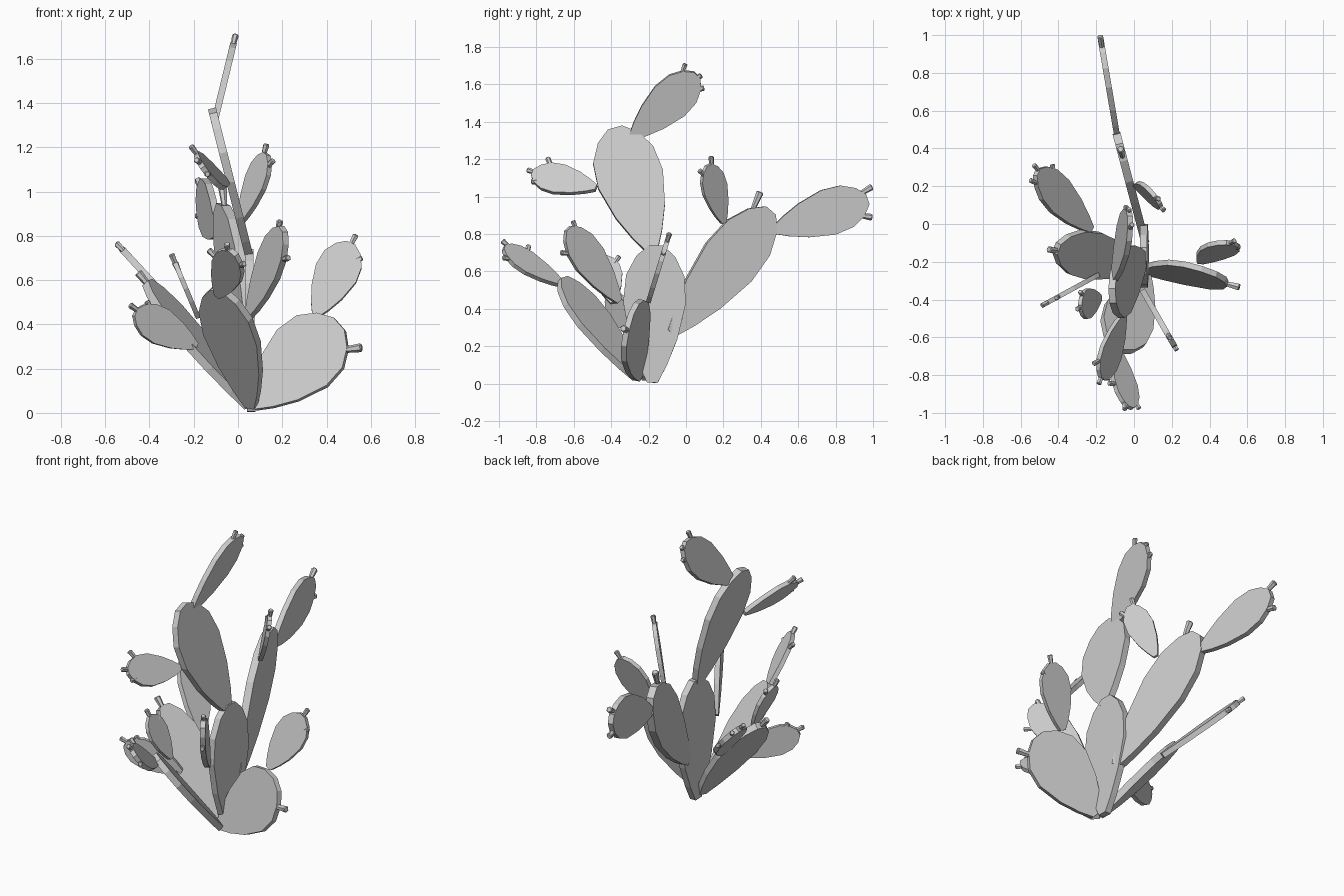
import bpy, bmesh
from mathutils import Vector, Matrix

if "Cube" in bpy.data.objects:
    bpy.data.objects.remove(bpy.data.objects["Cube"])

X, Y, Z = (1, 0, 0), (0, 1, 0), (0, 0, 1)

# half outline of a pad: (fraction along length, fraction of half width)
PROFILE = [(0, .17), (.13, .45), (.32, .76), (.58, 1), (.78, .93), (.92, .62), (1, .22)]


def add_object(name, bm):
    bmesh.ops.recalc_face_normals(bm, faces=bm.faces)
    mesh = bpy.data.meshes.new(name)
    bm.to_mesh(mesh)
    bm.free()
    bpy.context.collection.objects.link(bpy.data.objects.new(name, mesh))


def add_fruit(name, tip, centre, normal, size):
    # small flared bud standing on the pad rim, in the plane of the pad
    tip = tip - normal * (tip - centre).dot(normal)
    d = (tip - centre).normalized()
    length = .075 * size
    bm = bmesh.new()
    rot = d.to_track_quat('Z', 'Y').to_matrix().to_4x4()
    mat = Matrix.Translation(tip - d * length / 2) @ rot
    bmesh.ops.create_cone(bm, cap_ends=True, segments=6, radius1=.009 * size,
                          radius2=.015 * size, depth=length, matrix=mat)
    # rounded crown
    top = max(bm.faces, key=lambda f: f.calc_center_median().dot(d))
    res = bmesh.ops.inset_region(bm, faces=[top], thickness=.004 * size)
    bmesh.ops.translate(bm, verts=top.verts[:], vec=d * .005)
    add_object(name, bm)


def add_pad(name, base, tip, width, across, fruits=(), size=1.0):
    base, tip = Vector(base), Vector(tip)
    axis = tip - base
    a = axis.normalized()
    s = Vector(across)
    s = (s - a * s.dot(a)).normalized()
    n = a.cross(s)
    thick = .012 + .036 * axis.length
    outline = PROFILE + [(t, -w) for t, w in reversed(PROFILE)]
    bm = bmesh.new()
    verts = [bm.verts.new(base + axis * t + s * w * width / 2 - n * thick / 2)
             for t, w in outline]
    face = bm.faces.new(verts)
    ext = bmesh.ops.extrude_face_region(bm, geom=[face], use_keep_orig=True)
    moved = [g for g in ext['geom'] if isinstance(g, bmesh.types.BMVert)]
    bmesh.ops.translate(bm, verts=moved, vec=n * thick)
    add_object(name, bm)
    for i, f in enumerate(fruits):
        add_fruit(f"{name}_fruit_{i + 1}", Vector(f), base + axis * .62, n, size)


# pads growing from the ground
add_pad("ground_pad_right", (.06, -.25, .035), (.46, -.28, .40), .36, (-.6, .35, .7),
        [(.56, -.315, .29)], 1.35)
add_pad("ground_pad_centre", (.06, -.18, .005), (.05, -.16, .74), .335, Y)
add_pad("ground_pad_front", (.06, -.26, .03), (-.09, -.66, .56), .29, (-.8, .5, .17))
add_pad("ground_pad_left", (.05, -.22, .03), (-.41, -.13, .59), .26, (.3, .9, .12),
        [(-.46, -.13, .62)], 1.25)

# large upper pads
add_pad("tall_pad", (.05, -.18, .71), (-.115, -.38, 1.365), .36, Y)
add_pad("back_pad", (.055, -.08, .27), (-.085, .45, .925), .32, Z,
        [(-.07, .395, 1.02)], 1.35)

# pads on the tall pad
add_pad("top_pad", (-.105, -.29, 1.32), (-.025, .06, 1.65), .225, Y,
        [(-.01, -.005, 1.705), (-.02, .078, 1.645), (-.04, .092, 1.58)])
add_pad("upper_front_pad", (-.055, -.48, 1.045), (-.17, -.82, 1.125), .185, (-.5, .39, .8),
        [(-.2, -.74, 1.21), (-.18, -.845, 1.145), (-.15, -.82, 1.07)])

# pads on the back pad
add_pad("far_back_pad", (-.09, .47, .82), (-.175, .97, .985), .25, Z,
        [(-.18, .99, 1.05), (-.18, .99, .89)], 1.2)
add_pad("upper_back_pad", (.01, .2, .86), (.13, .12, 1.17), .155, (-.5, .8, .41),
        [(.13, .135, 1.21), (.145, .065, 1.14)])

# pads on the ground pads
add_pad("right_child_pad", (.35, -.2, .44), (.51, -.1, .765), .2, X,
        [(.53, -.09, .8), (.555, -.12, .7)])
add_pad("centre_child_pad", (.05, -.36, .44), (.205, -.63, .83), .195, Z,
        [(.185, -.605, .865), (.235, -.66, .7)])
add_pad("front_child_pad", (-.09, -.66, .53), (-.02, -.975, .725), .165, (-.65, .15, .6),
        [(-.05, -.98, .76), (0, -.995, .65), (-.1, -.82, .76)])
add_pad("front_side_child_pad", (-.18, -.39, .43), (-.285, -.44, .68), .16, Y,
        [(-.305, -.45, .71), (-.3, -.36, .67)])
add_pad("left_child_pad", (-.19, -.27, .3), (-.465, -.42, .455), .17, Z,
        [(-.485, -.43, .485), (-.41, -.39, .5)])
add_pad("left_back_child_pad", (-.23, -.03, .42), (-.515, .275, .73), .21, Y,
        [(-.55, .23, .76), (-.52, .31, .75), (-.42, .31, .65)])
